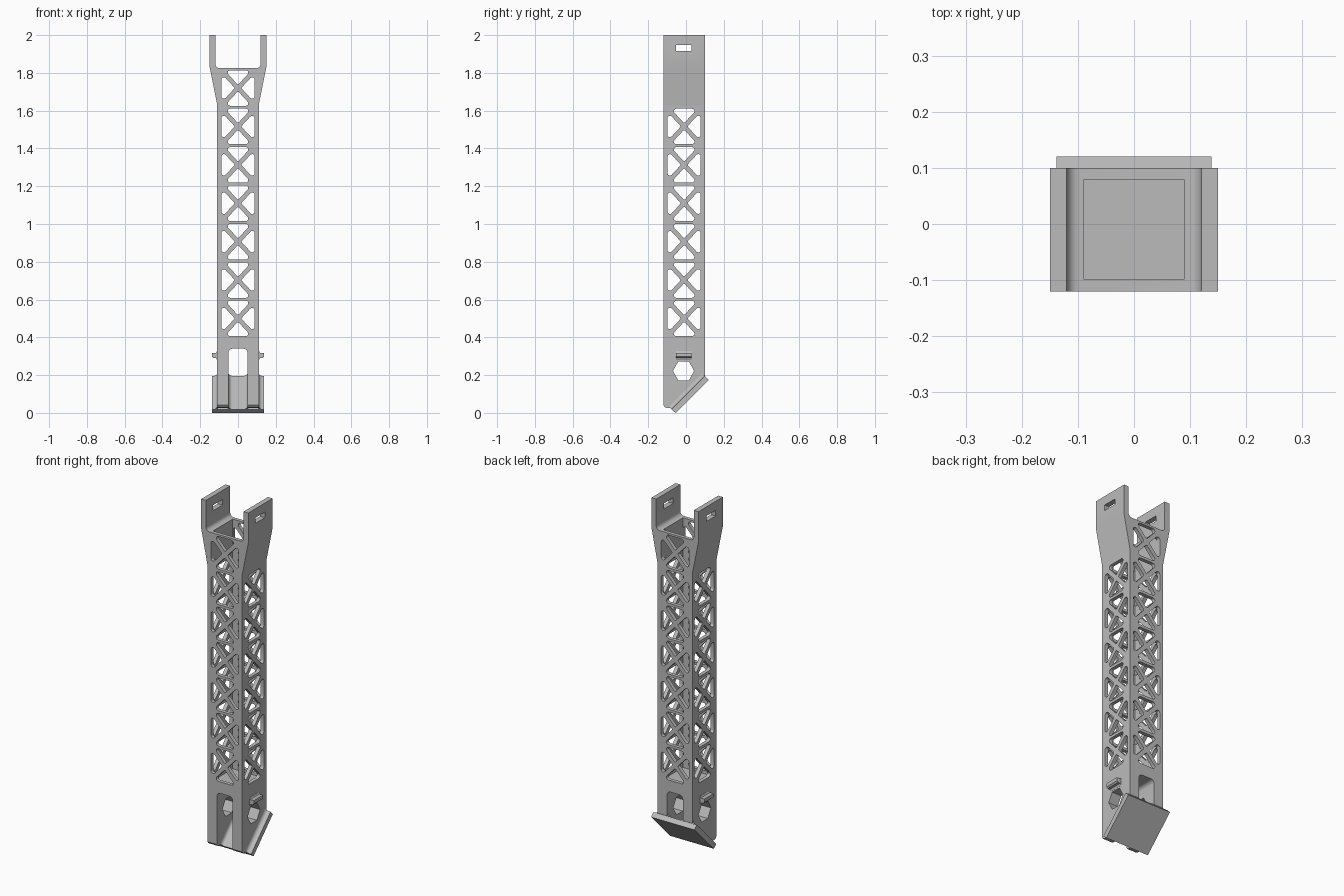
import bpy, bmesh
from math import cos, sin, pi, radians, sqrt, tan
from mathutils import Vector as V

if "Cube" in bpy.data.objects:
    bpy.data.objects.remove(bpy.data.objects["Cube"])

X, Y, Z = V((1, 0, 0)), V((0, 1, 0)), V((0, 0, 1))
MID = -0.01                      # centre of the tube in y
grey = bpy.data.materials.new("grey plastic")
grey.use_nodes = True
grey.diffuse_color = (0.5, 0.5, 0.5, 1)
grey.node_tree.nodes["Principled BSDF"].inputs["Base Color"].default_value = (0.5, 0.5, 0.5, 1)


def rounded(corners, steps=5):
    """Corners are (a, b, radius); returns an outline with filleted corners."""
    out = []
    for i, (a, b, r) in enumerate(corners):
        p = V((a, b))
        if r == 0:
            out.append(p)
            continue
        d0 = (V(corners[i - 1][:2]) - p).normalized()
        d1 = (V(corners[(i + 1) % len(corners)][:2]) - p).normalized()
        half = d0.angle(d1) / 2
        centre = p + (d0 + d1).normalized() * r / sin(half)
        start, end = p + d0 * r / tan(half) - centre, p + d1 * r / tan(half) - centre
        sweep = pi - 2 * half
        for k in range(steps + 1):
            t = k / steps
            out.append(centre + (start * sin((1 - t) * sweep) + end * sin(t * sweep)) / sin(sweep)
                       if abs(sin(sweep)) > 1e-4 else centre + start)
    return out


def prisms(name, outlines, origin, u, v, along):
    """Extrude outlines drawn in the u, v plane along a vector, as one object."""
    bm = bmesh.new()
    for pts in outlines:
        lo = [bm.verts.new(origin + u * p[0] + v * p[1]) for p in pts]
        hi = [bm.verts.new(q.co + along) for q in lo]
        n = len(lo)
        bm.faces.new(lo[::-1])
        bm.faces.new(hi)
        for i in range(n):
            bm.faces.new((lo[i], lo[(i + 1) % n], hi[(i + 1) % n], hi[i]))
    bmesh.ops.recalc_face_normals(bm, faces=bm.faces)
    mesh = bpy.data.meshes.new(name)
    bm.to_mesh(mesh)
    bm.free()
    mesh.materials.append(grey)
    ob = bpy.data.objects.new(name, mesh)
    bpy.context.collection.objects.link(ob)
    return ob


def cut(target, cutter):
    mod = target.modifiers.new("cut", "BOOLEAN")
    mod.operation, mod.solver, mod.object = "DIFFERENCE", "EXACT", cutter
    bpy.context.view_layer.objects.active = target
    bpy.ops.object.modifier_apply(modifier=mod.name)
    bpy.data.objects.remove(cutter)


def box(a0, a1, b0, b1, r=0):
    return rounded([(a0, b0, r), (a1, b0, r), (a1, b1, r), (a0, b1, r)])


def truss_cell(cz):
    """Four rounded triangles around an X brace."""
    w, h, g, r = 0.088, 0.094, 0.017, 0.013
    tris = []
    for s in (1, -1):
        tris.append([(0, cz + s * g, r / 2), (w - g, cz + s * h, r), (g - w, cz + s * h, r)])
        tris.append([(s * g, cz, r / 2), (s * w, cz + h - g, r), (s * w, cz + g - h, r)])
    return [rounded(t) for t in tris]


# Main tube with flared fork at the top
half = [(0.11, 0.02, 0), (0.11, 1.63, 0), (0.15, 1.83, 0), (0.15, 2, 0), (0.12, 2, 0), (0.12, 1.825, 0.022)]
outline = half + [(-a, b, r) for a, b, r in reversed(half)]
body = prisms("lattice_arm", [rounded(outline)], Y * -0.12, X, Z, Y * 0.22)

# Hollow core, leg slot, slanted foot and rounded front toe
cut(body, prisms("core", [box(-0.089, 0.089, MID - 0.089, MID + 0.089)], Z * 0.39, X, Y, Z * 2))
cut(body, prisms("slot", [box(-0.05, 0.05, -0.2, 0.34, 0.022)], Y * -0.3, X, Z, Y * 0.6))
cut(body, prisms("slant", [[(-0.092, 0.005), (0.3, 0.397), (0.3, -0.2), (-0.092, -0.2)]],
                 X * -0.3, Y, Z, X * 0.6))
cut(body, prisms("toe", [[(-0.2, -0.1), (0.1, -0.1), (0.1, 0.027), (-0.104, 0.027), (-0.114, 0.031),
                          (-0.119, 0.04), (-0.13, 0.05), (-0.2, 0.05)]], X * -0.3, Y, Z, X * 0.6))

# Lattice openings: seven cells front to back, six side to side
cells = [0.5 + 0.2033 * i for i in range(7)]
front = [t for z in cells for t in truss_cell(z)]
side = [t for z in cells[:6] for t in truss_cell(z)]
cut(body, prisms("front_holes", front, Y * -0.3, X, Z, Y * 0.6))
cut(body, prisms("side_holes", side, V((-0.3, MID, 0)), Y, Z, X * 0.6))

# Hexagonal bolt hole in the legs and strap slots in the fork
hexagon = [(MID - 0.003 + 0.056 * cos(k * pi / 3), 0.222 + 0.058 * sin(k * pi / 3)) for k in range(6)]
cut(body, prisms("bolt_and_straps", [hexagon, box(MID - 0.044, MID + 0.04, 1.916, 1.948)],
                 X * -0.3, Y, Z, X * 0.6))

# Slanted foot plate
plate = prisms("foot_plate", [[(-0.078, 0.019), (0.099, 0.196), (0.12, 0.175), (-0.055, 0)]],
               X * -0.138, Y, Z, X * 0.276)

# Fillets where the legs meet the plate
slope, lift = V((0, 1, 1)).normalized(), V((0, -1, 1)).normalized()
fillet = rounded([(0, 0.022, 0), (0, 0, 0.02), (0.022, 0, 0), (-0.003, -0.003, 0)])
parts = [body, plate]
for s, side_name in ((1, "left"), (-1, "right")):
    for x, d, where in ((0.05, -1, "inner"), (0.11, 1, "outer")):
        parts.append(prisms(f"{side_name}_{where}_fillet", [fillet], V((s * x, -0.077, 0.02)),
                            X * s * d, lift, slope * 0.249))
    # Side hook with flared root and chamfered underside
    hook = [(0.105, 0.28), (0.111, 0.28), (0.116, 0.291), (0.13, 0.291), (0.138, 0.298),
            (0.138, 0.318), (0.116, 0.318), (0.111, 0.327), (0.105, 0.327)]
    parts.append(prisms(f"{side_name}_hook", [hook], Y * (MID - 0.044), X * s, Z, Y * 0.084))

bpy.ops.object.select_all(action="DESELECT")
for ob in parts:
    ob.select_set(True)
bpy.context.view_layer.objects.active = body
bpy.ops.object.shade_smooth_by_angle(angle=radians(30))
